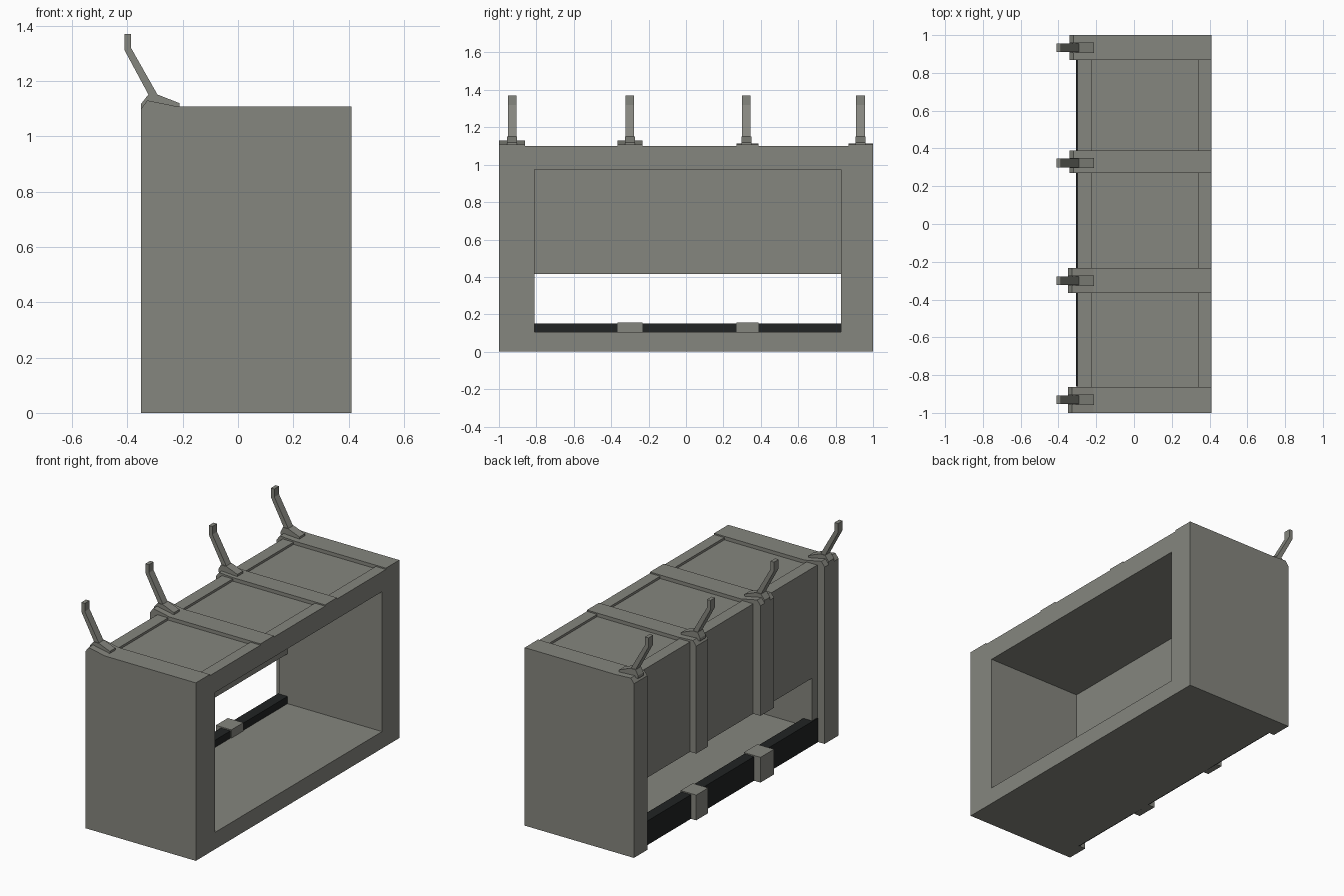
import bpy, bmesh

if "Cube" in bpy.data.objects:
    bpy.data.objects.remove(bpy.data.objects["Cube"])

def material(name, col):
    m = bpy.data.materials.new(name)
    m.diffuse_color = (*col, 1)
    m.use_nodes = True
    m.node_tree.nodes["Principled BSDF"].inputs["Base Color"].default_value = m.diffuse_color
    return m

GREY = material("warm_grey", (0.235, 0.238, 0.21))
BLACK = material("near_black", (0.015, 0.017, 0.017))

def finish(bm, name, mat):
    bmesh.ops.recalc_face_normals(bm, faces=bm.faces)
    me = bpy.data.meshes.new(name)
    bm.to_mesh(me)
    bm.free()
    ob = bpy.data.objects.new(name, me)
    bpy.context.collection.objects.link(ob)
    me.materials.append(mat)
    return ob

def prism(name, profile, y0, y1, mat=GREY):
    """Extrude an xz outline from y0 to y1."""
    bm = bmesh.new()
    a = [bm.verts.new((x, y0, z)) for x, z in profile]
    b = [bm.verts.new((x, y1, z)) for x, z in profile]
    n = len(profile)
    bm.faces.new(a)
    bm.faces.new(b[::-1])
    for i in range(n):
        j = (i + 1) % n
        bm.faces.new((a[i], b[i], b[j], a[j]))
    return finish(bm, name, mat)

def box(name, x0, x1, y0, y1, z0, z1, mat=GREY):
    return prism(name, [(x0, z0), (x1, z0), (x1, z1), (x0, z1)], y0, y1, mat)

# Main shell: rectangular tube open at both long sides
BACK, FRONT, ROOF = -0.30, 0.41, 1.085
outer = [(-1, 0), (1, 0), (1, ROOF), (-1, ROOF)]
inner = [(-0.81, 0.105), (0.83, 0.105), (0.83, 0.975), (-0.81, 0.975)]
bm = bmesh.new()
rings = [[bm.verts.new((x, y, z)) for y, z in loop]
         for x, loop in ((BACK, outer), (FRONT, outer), (FRONT, inner), (BACK, inner))]
for k in range(4):
    p, q = rings[k], rings[(k + 1) % 4]
    for i in range(4):
        j = (i + 1) % 4
        bm.faces.new((p[i], p[j], q[j], q[i]))
finish(bm, "shell", GREY)

# Upper back wall above the open slot
box("back_panel", BACK, -0.24, -0.81, 0.83, 0.415, 0.975)

# Dark sill along the bottom of the slot, with its outer face
box("dark_sill", BACK, -0.24, -0.81, 0.83, 0.10, 0.15, BLACK)
box("dark_sill_face", BACK - 0.006, BACK, -0.86, 0.87, 0.0, 0.15, BLACK)

# Posts running down the back and over the roof: y0, y1, back x, peak z, foot z, hook centre y
posts = [(-1.0, -0.862, -0.35, 1.13, 0.0, -0.93),
         (-0.365, -0.232, -0.35, 1.13, 0.415, -0.30),
         (0.27, 0.388, -0.342, 1.113, 0.415, 0.323),
         (0.868, 1.0, -0.342, 1.113, 0.0, 0.933)]
for y0, y1, xb, peak, foot, hy in posts:
    prism("post_and_roof_beam",
          [(FRONT, ROOF), (FRONT, 1.107), (-0.215, 1.107), (xb + 0.022, peak),
           (xb, peak - 0.03), (xb, foot), (BACK, foot), (BACK, ROOF)], y0, y1)
    if foot > 0:
        box("sill_block", xb, -0.235, y0, y1, 0.0, 0.157)
    # Hook base and bent hook arm
    prism("hook_base", [(xb, 1.10), (xb, 1.118), (-0.325, 1.15), (-0.288, 1.15),
                        (-0.212, 1.12), (-0.212, 1.10)], hy - 0.027, hy + 0.027)
    prism("hook_arm", [(-0.318, 1.14), (-0.411, 1.313), (-0.411, 1.37), (-0.387, 1.37),
                       (-0.387, 1.32), (-0.285, 1.14)], hy - 0.023, hy + 0.023)

# Raised rims along the front and back roof edges between beams
for a, b in zip(posts, posts[1:]):
    for x0, x1 in ((BACK, -0.225), (0.34, FRONT)):
        box("roof_rim", x0, x1, a[1], b[0], ROOF, 1.099)
